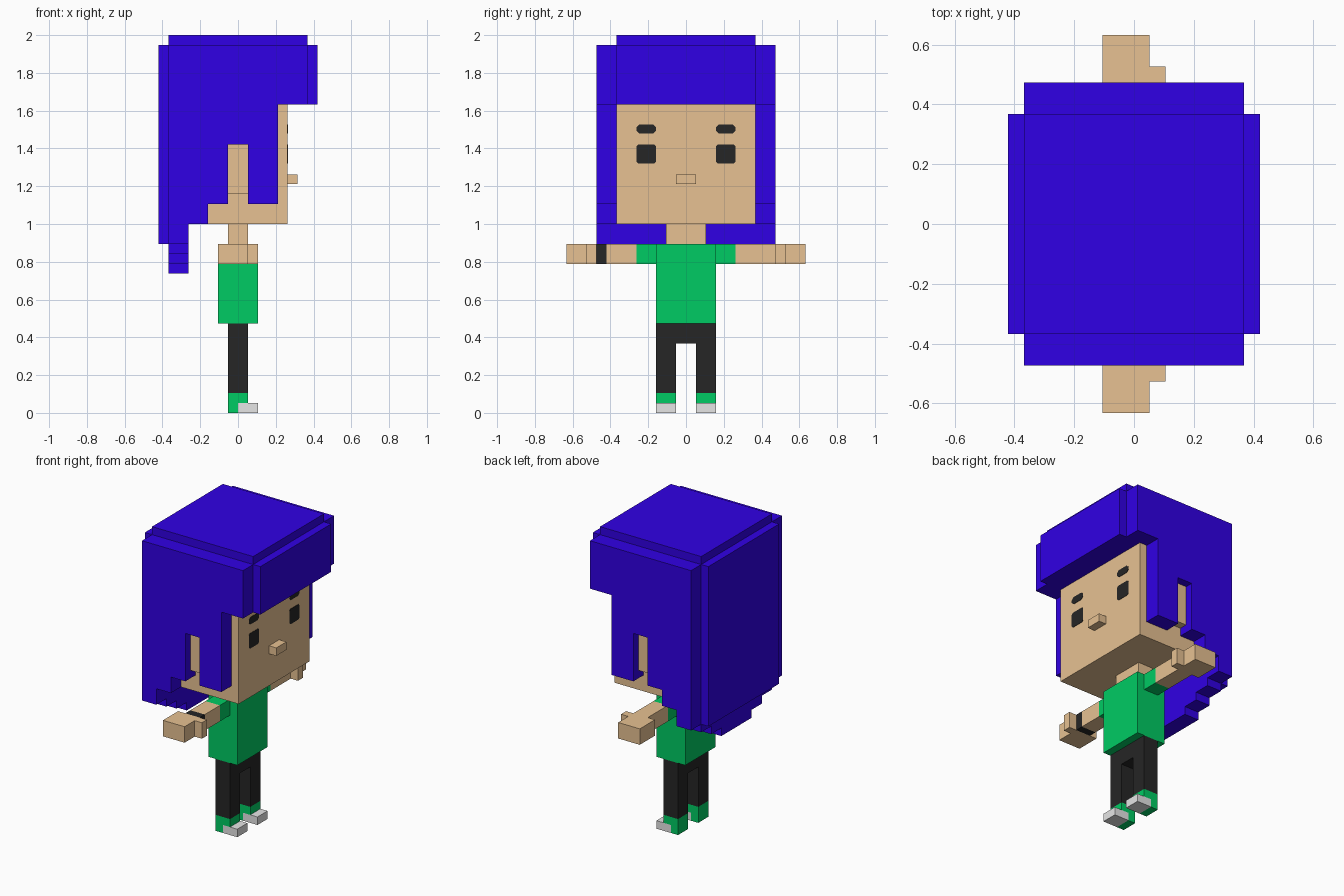
import bpy, bmesh

if "Cube" in bpy.data.objects:
    bpy.data.objects.remove(bpy.data.objects["Cube"])

U = 2 / 38  # one block of the figure, in scene units


def material(name, rgb):
    m = bpy.data.materials.new(name)
    m.diffuse_color = (*rgb, 1)
    m.use_nodes = True
    m.node_tree.nodes["Principled BSDF"].inputs["Base Color"].default_value = m.diffuse_color
    return m


BLUE = material("hair blue", (0.030, 0.0, 0.78))
SKIN = material("skin tan", (0.80, 0.535, 0.287))
GREEN = material("shirt green", (0.0, 0.60, 0.125))
DARK = material("charcoal", (0.019, 0.019, 0.019))
GREY = material("shoe grey", (0.79, 0.79, 0.79))


def prism(name, outline, direction, mat):
    """Extrude a closed outline (block units) along a direction."""
    bm = bmesh.new()
    face = bm.faces.new([bm.verts.new([c * U for c in p]) for p in outline])
    ext = bmesh.ops.extrude_face_region(bm, geom=[face])
    verts = [g for g in ext["geom"] if isinstance(g, bmesh.types.BMVert)]
    bmesh.ops.translate(bm, verts=verts, vec=[c * U for c in direction])
    bmesh.ops.recalc_face_normals(bm, faces=bm.faces)
    me = bpy.data.meshes.new(name)
    bm.to_mesh(me)
    bm.free()
    me.materials.append(mat)
    ob = bpy.data.objects.new(name, me)
    bpy.context.collection.objects.link(ob)
    return ob


def box(name, x, y, z, mat):
    """Box from (min, max) ranges in block units."""
    y = sorted(y)
    base = [(x[0], y[0], z[0]), (x[1], y[0], z[0]), (x[1], y[1], z[0]), (x[0], y[1], z[0])]
    return prism(name, base, (0, 0, z[1] - z[0]), mat)


def face_plate(name, y, z, cut):
    """Thin plate on the face (facing +x) with clipped corners."""
    y0, y1 = sorted(y)
    z0, z1 = z
    pts = [(y0 + cut, z0), (y1 - cut, z0), (y1, z0 + cut), (y1, z1 - cut),
           (y1 - cut, z1), (y0 + cut, z1), (y0, z1 - cut), (y0, z0 + cut)]
    prism(name, [(5, a, b) for a, b in pts], (0.04, 0, 0), DARK)


# Head, nose and neck
box("head", (-5, 5), (-7, 7), (19, 31), SKIN)
box("nose", (5, 6), (-1, 1), (23, 24), SKIN)
box("neck", (-1, 1), (-2, 2), (17, 19), SKIN)

# Hair: crown, fringe, back, and stepped tail
box("hair_crown", (-7, 7), (-7, 7), (31, 38), BLUE)
box("hair_fringe", (7, 8), (-7, 7), (31, 37), BLUE)
box("hair_back", (-7, -5), (-7, 7), (17, 31), BLUE)
box("hair_back_layer", (-8, -7), (-7, 7), (17, 37), BLUE)
for i, half in enumerate((7, 5, 3)):
    box(f"hair_tail_{i + 1}", (-7, -5), (-half, half), (16 - i, 17 - i), BLUE)

# Side hair profile (x, z) with steps and a slot for the ear
SIDE_HAIR = [(-7, 17), (-5, 17), (-5, 19), (-3, 19), (-3, 21), (-1, 21), (-1, 27),
             (1, 27), (1, 21), (4, 21), (4, 31), (7, 31), (7, 37), (-7, 37)]

# Torso and hips
box("shirt", (-2, 2), (-3, 3), (9, 17), GREEN)
box("hips", (-1, 1), (-3, 3), (7, 9), DARK)

# Everything that repeats on both sides
for s, side in ((-1, "right"), (1, "left")):
    def pair(a, b):
        return (s * a, s * b)

    prism(f"hair_side_{side}", [(x, s * 7, z) for x, z in SIDE_HAIR], (0, s * 2, 0), BLUE)
    box(f"ear_{side}", (-1, 1), pair(7, 8), (22, 27), SKIN)
    face_plate(f"eye_{side}", pair(3, 5), (25.1, 27), 0.2)
    face_plate(f"eyebrow_{side}", pair(3, 5), (28.1, 29), 0.3)
    # Arm, with a wristband on one side only
    box(f"sleeve_{side}", (-1, 1), pair(3, 5), (15, 17), GREEN)
    box(f"forearm_{side}", (-1, 1), pair(5, 8), (15, 17), SKIN)
    box(f"wrist_{side}", (-1, 1), pair(8, 9), (15, 17), DARK if s < 0 else SKIN)
    box(f"hand_{side}", (-2, 1), pair(9, 12), (15, 17), SKIN)
    box(f"thumb_{side}", (1, 2), pair(9, 10), (15, 17), SKIN)
    # Leg, sock and shoe
    box(f"leg_{side}", (-1, 1), pair(1, 3), (2, 7), DARK)
    box(f"ankle_{side}", (-1, 1), pair(1, 3), (1, 2), GREEN)
    box(f"heel_{side}", (-1, 0), pair(1, 3), (0, 1), GREEN)
    box(f"shoe_{side}", (0, 2), pair(1, 3), (0, 1), GREY)
